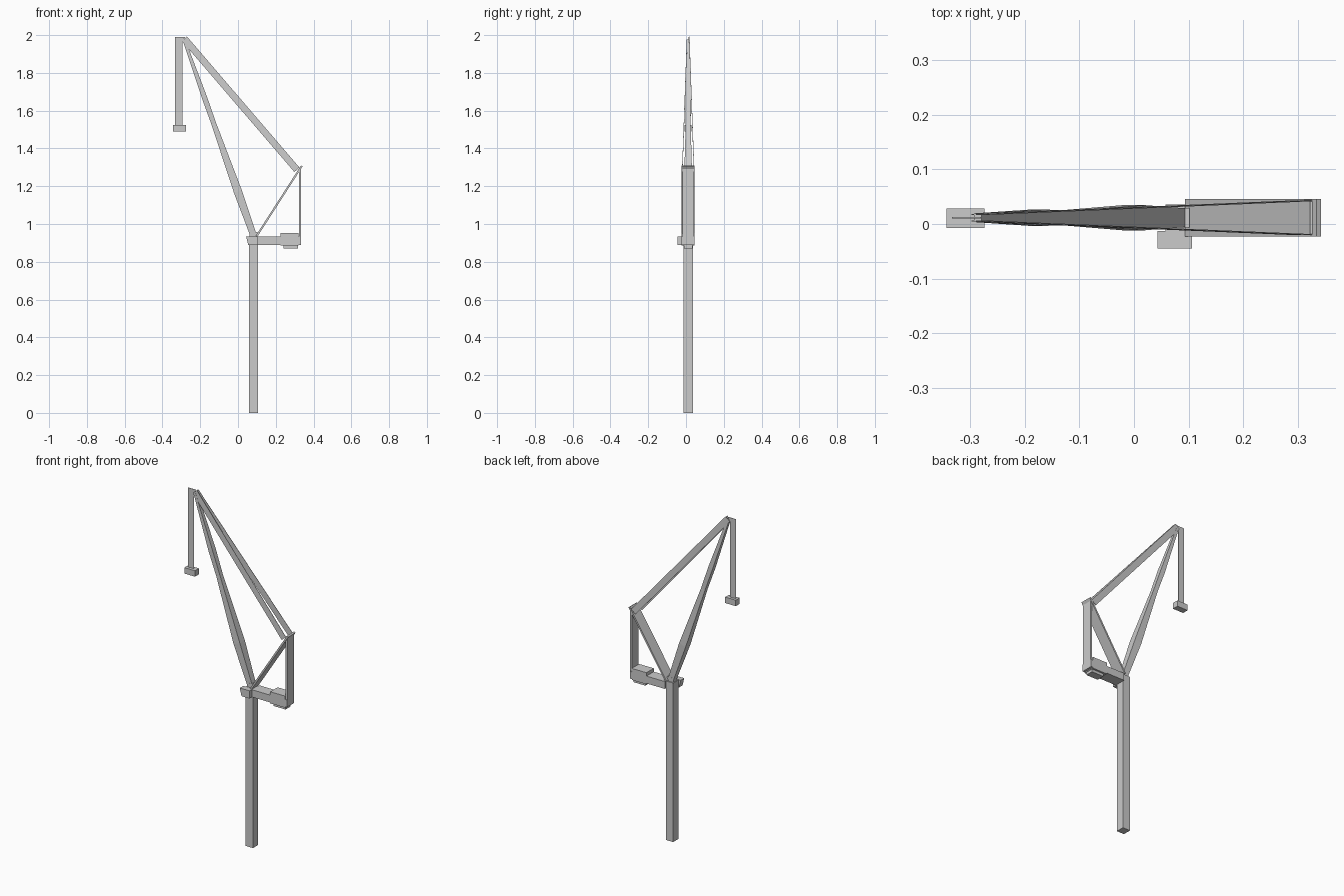
import bpy
import bmesh
from mathutils import Vector

if "Cube" in bpy.data.objects:
    bpy.data.objects.remove(bpy.data.objects["Cube"])

YC = 0.0115  # centre plane of the crane


def mesh_object(name, verts, faces):
    me = bpy.data.meshes.new(name)
    me.from_pydata(verts, [], faces)
    bm = bmesh.new()
    bm.from_mesh(me)
    bmesh.ops.recalc_face_normals(bm, faces=bm.faces)
    bm.to_mesh(me)
    bm.free()
    ob = bpy.data.objects.new(name, me)
    bpy.context.collection.objects.link(ob)
    return ob


def loft(name, rings):
    """Skin a list of equal-sized rings and cap both ends."""
    n = len(rings[0])
    verts = [v for r in rings for v in r]
    faces = [(i * n + j, i * n + (j + 1) % n, (i + 1) * n + (j + 1) % n, (i + 1) * n + j)
             for i in range(len(rings) - 1) for j in range(n)]
    faces += [tuple(range(n)), tuple(range(len(verts) - n, len(verts)))]
    return mesh_object(name, verts, faces)


def extrude(name, profile, y0, y1):
    """Extrude an x-z profile along y."""
    return loft(name, [[(x, y, z) for x, z in profile] for y in (y0, y1)])


def box(name, x0, x1, y0, y1, z0, z1):
    return extrude(name, [(x0, z0), (x1, z0), (x1, z1), (x0, z1)], y0, y1)


def beam(name, start, end, stations):
    """Rectangular beam in x-z; stations are (fraction, half depth, half width)."""
    a, b = Vector((start[0], YC, start[1])), Vector((end[0], YC, end[1]))
    d = (b - a).normalized()
    up = Vector((-d.z, 0, d.x))
    side = Vector((0, 1, 0))
    rings = []
    for t, h, w in stations:
        p = a.lerp(b, t)
        rings.append([p + up * h * s + side * w * k
                      for s, k in ((1, 1), (1, -1), (-1, -1), (-1, 1))])
    return loft(name, rings)


# Mast and slewing head
box("mast", 0.058, 0.106, YC - 0.0245, YC + 0.0245, 0, 0.933)
box("slewing_head", 0.062, 0.102, YC - 0.018, YC + 0.018, 0.933, 0.958)

# Operator cab with raked front
extrude("cab", [(0.043, 0.935), (0.106, 0.935), (0.106, 0.89), (0.054, 0.89)],
        -0.045, -0.013)

# Rear machinery platform and counterweight
box("platform", 0.106, 0.333, YC - 0.034, YC + 0.034, 0.89, 0.933)
box("counterweight", 0.225, 0.32, YC - 0.034, YC + 0.034, 0.885, 0.953)
box("counterweight_base", 0.24, 0.317, YC - 0.023, YC + 0.023, 0.869, 0.89)

# A-frame: rear post and sloping strut
box("rear_post", 0.322, 0.333, YC - 0.03, YC + 0.03, 0.93, 1.30)
beam("frame_strut", (0.098, 0.935), (0.338, 1.308), [(0, 0.005, 0.034), (1, 0.005, 0.034)])

# Luffing boom, swelling twice along its length
beam("boom", (0.08, 0.945), (-0.286, 1.975),
     [(0, 0.017, 0.017), (0.22, 0.022, 0.023), (0.57, 0.013, 0.013),
      (0.70, 0.014, 0.015), (1, 0.007, 0.008)])

# Pendants: two flat strips spreading from the boom tip to the A-frame
for name, s in (("pendant_left", 1), ("pendant_right", -1)):
    a = Vector((-0.284, YC + s * 0.006, 1.981))
    b = Vector((0.312, YC + s * 0.031, 1.287))
    d = (b - a).normalized()
    up = Vector((-d.z, 0, d.x)).normalized() * 0.018
    t = Vector((0, 0.001, 0))
    loft(name, [[p + up + t, p + up - t, p - up - t, p - up + t] for p in (a, b)])

# Hoist rope sheet, boom head and hook block
extrude("hoist_rope", [(-0.333, 1.52), (-0.294, 1.52), (-0.294, 1.965), (-0.28, 1.99),
                       (-0.333, 1.99)], YC - 0.001, YC + 0.001)
box("hook_block", -0.343, -0.274, YC - 0.019, YC + 0.017, 1.489, 1.524)
